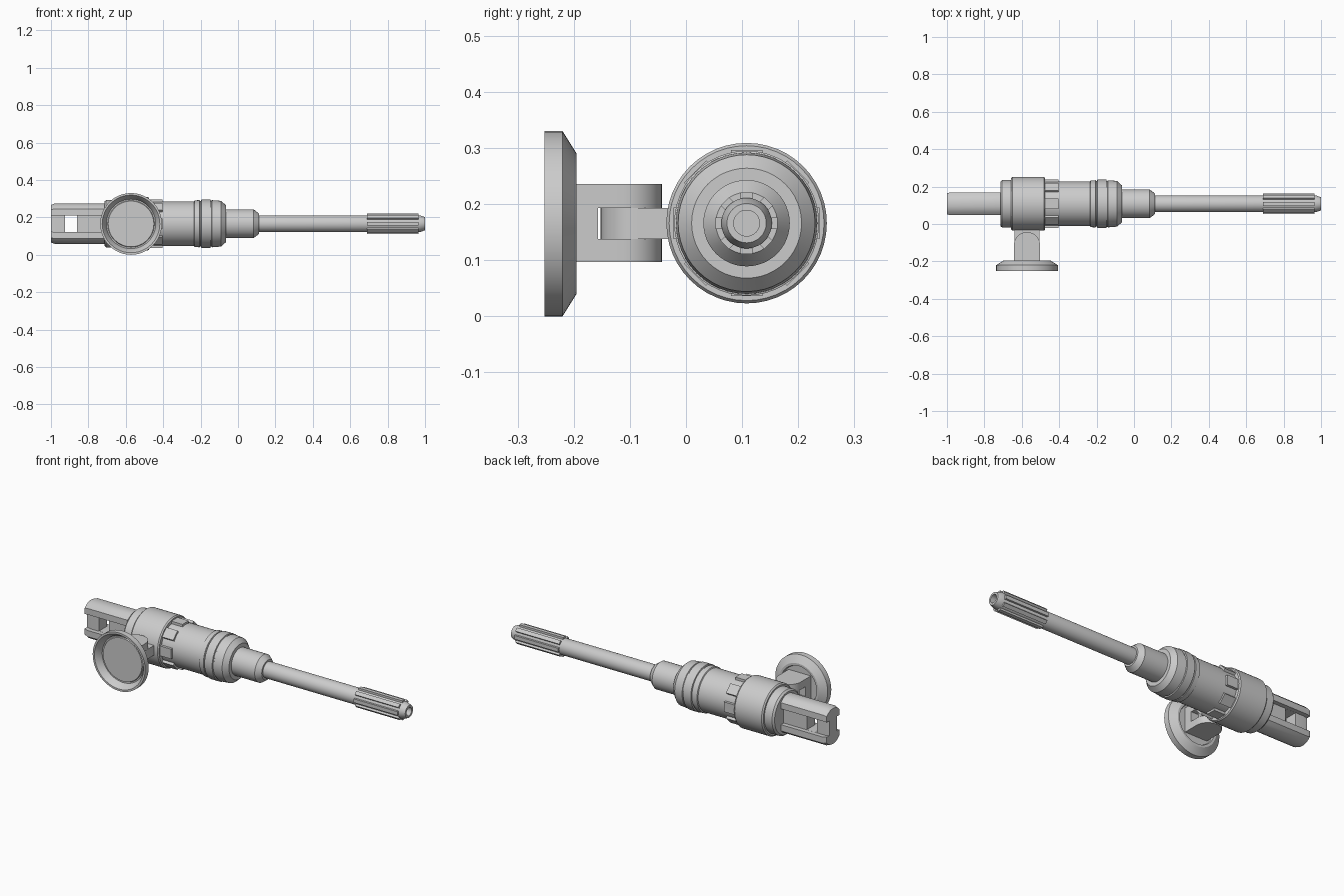
import bpy, bmesh, math
from mathutils import Matrix, Vector

if "Cube" in bpy.data.objects:
    bpy.data.objects.remove(bpy.data.objects["Cube"])

AY, AZ = 0.108, 0.166          # main axis of the tool
CX = -0.572                    # centre of the side mount
SEG = 48


def finish(bm, name, smooth=True):
    bmesh.ops.remove_doubles(bm, verts=bm.verts, dist=1e-5)
    bmesh.ops.recalc_face_normals(bm, faces=bm.faces)
    me = bpy.data.meshes.new(name)
    bm.to_mesh(me)
    bm.free()
    ob = bpy.data.objects.new(name, me)
    bpy.context.collection.objects.link(ob)
    if smooth:
        bpy.ops.object.select_all(action='DESELECT')
        bpy.context.view_layer.objects.active = ob
        ob.select_set(True)
        bpy.ops.object.shade_smooth_by_angle(angle=math.radians(25))
    return ob


def loft(name, rings, smooth=True):
    """Skin equal-length closed rings of points and cap both ends."""
    bm = bmesh.new()
    vs = [[bm.verts.new(p) for p in r] for r in rings]
    n = len(rings[0])
    for a, b in zip(vs, vs[1:]):
        for i in range(n):
            j = (i + 1) % n
            bm.faces.new((a[i], a[j], b[j], b[i]))
    bm.faces.new(vs[0])
    bm.faces.new(vs[-1])
    return finish(bm, name, smooth)


def circle_x(x, r):
    return [(x, AY + r * math.cos(t), AZ + r * math.sin(t))
            for t in (2 * math.pi * i / SEG for i in range(SEG))]


def circle_y(y, r):
    return [(CX + r * math.cos(t), y, 0.165 + r * math.sin(t))
            for t in (2 * math.pi * i / SEG for i in range(SEG))]


def lathe_x(name, profile):
    return loft(name, [circle_x(x, r) for x, r in profile])


def box(bm, lo, hi, angle=0.0):
    size = Vector(hi) - Vector(lo)
    mid = (Vector(hi) + Vector(lo)) / 2
    m = Matrix.Translation(mid) @ Matrix.Diagonal((*size, 1))
    if angle:
        m = (Matrix.Translation((0, AY, AZ)) @ Matrix.Rotation(angle, 4, 'X')
             @ Matrix.Translation((0, -AY, -AZ)) @ m)
    bmesh.ops.create_cube(bm, size=1, matrix=m)


def teeth(name, x0, x1, r0, r1, width):
    bm = bmesh.new()
    for k in range(8):
        box(bm, (x0, AY - width / 2, AZ + r0), (x1, AY + width / 2, AZ + r1), k * math.pi / 4)
    return finish(bm, name, False)


# Housing: rear collar, large ring, tube and grooved front band
lathe_x("rear_collar", [(-0.715, 0.118), (-0.705, 0.127), (-0.64, 0.127)])
lathe_x("large_ring", [(-0.657, 0.136), (-0.65, 0.143), (-0.482, 0.143), (-0.475, 0.138)])
lathe_x("main_tube", [(-0.50, 0.119), (-0.22, 0.119)])
lathe_x("front_band", [
    (-0.235, 0.119), (-0.232, 0.125), (-0.205, 0.126), (-0.203, 0.122), (-0.198, 0.122),
    (-0.196, 0.129), (-0.148, 0.129), (-0.146, 0.123), (-0.141, 0.123), (-0.139, 0.126),
    (-0.09, 0.122), (-0.064, 0.098)])
teeth("ring_lugs", -0.48, -0.405, 0.10, 0.130, 0.056)

# Nose and shaft with hollow tip
lathe_x("nose", [(-0.08, 0.077), (0.083, 0.077), (0.112, 0.055)])
lathe_x("shaft", [(0.10, 0.045), (0.972, 0.045), (1.0, 0.035), (1.0, 0.023), (0.96, 0.023)])
teeth("shaft_splines", 0.69, 0.965, 0.036, 0.055, 0.021)

# Rear block: two rounded rails joined by a thinner web
HW, HZ, WEB, SLOT = 0.061, 0.108, 0.036, 0.045
top = []
for i in range(9):
    y = HW - 2 * HW * i / 8
    top.append((y, HZ - 0.028 * abs(y / HW) ** 2.5))
section = [(WEB, SLOT), (HW, SLOT)] + top + [(-HW, SLOT), (-WEB, SLOT)]
section += [(-y, -z) for y, z in section]


def section_at(x, s):
    return [(x, AY + y * s, AZ + z * s) for y, z in section]


block = loft("rear_block", [section_at(-1.0, 0.93), section_at(-0.98, 1), section_at(-0.68, 1)])
bm = bmesh.new()
box(bm, (-0.925, AY - 0.1, AZ - 0.0445), (-0.86, AY + 0.1, AZ + 0.0445))
cutter = finish(bm, "window_cutter", False)
cutter.hide_render = True
cutter.hide_set(True)
mod = block.modifiers.new("window", 'BOOLEAN')
mod.operation = 'DIFFERENCE'
mod.solver = 'EXACT'
mod.object = cutter


# Side mount: round-ended plates for the fork, tongue and fork base
def plate(name, y_flat, y_mid, r, z0, z1):
    way = 1 if y_mid > y_flat else -1
    pts = [(CX + r, y_flat)]
    pts += [(CX + r * math.cos(t), y_mid + way * r * math.sin(t))
            for t in (math.pi * i / 20 for i in range(21))]
    pts.append((CX - r, y_flat))
    return loft(name, [[(x, y, z) for x, y in pts] for z in (z0, z1)])


plate("fork_upper", -0.208, -0.113, 0.070, 0.193, 0.236)
plate("fork_lower", -0.208, -0.113, 0.070, 0.097, 0.138)
plate("tongue", 0.02, -0.085, 0.067, 0.138, 0.193)
bm = bmesh.new()
box(bm, (CX - 0.07, -0.208, 0.138), (CX + 0.07, -0.157, 0.193))
finish(bm, "fork_base", False)

# Dished disc on the end of the mount
loft("mount_disc", [circle_y(y, r) for y, r in [
    (-0.204, 0.108), (-0.195, 0.112), (-0.195, 0.125), (-0.22, 0.165), (-0.252, 0.165),
    (-0.252, 0.154), (-0.226, 0.135), (-0.214, 0.132), (-0.214, 0.125), (-0.22, 0.122)]])
